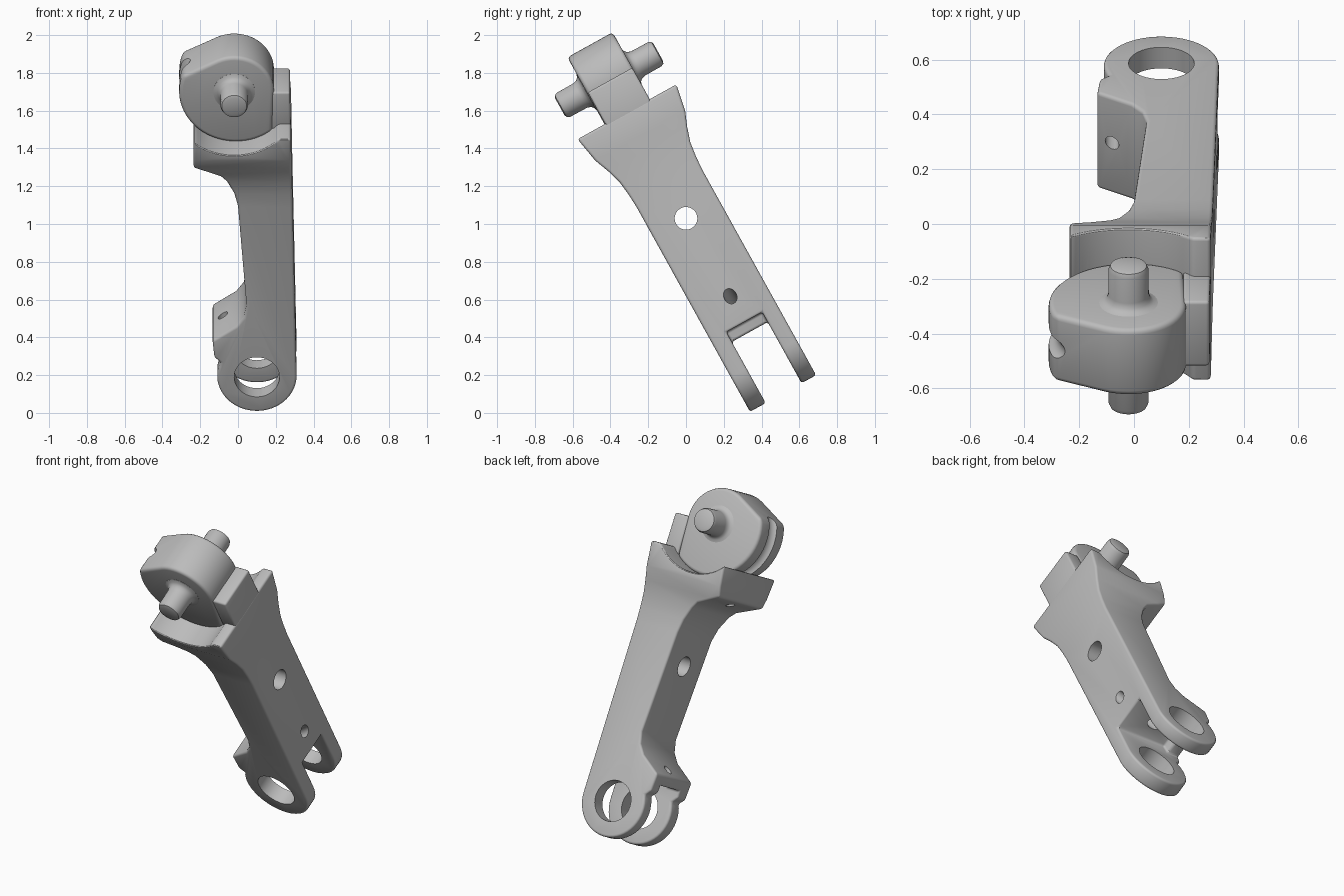
import bpy, bmesh, math
from mathutils import Vector

if "Cube" in bpy.data.objects:
    bpy.data.objects.remove(bpy.data.objects["Cube"])

# Local frame: x across, y through the thickness, z along the arm; the whole part leans forward
LEAN, LIFT = math.radians(29), 1.03
PIN = (-0.02, 0.84)      # pin axis (x, z)
EYE = (0.10, -0.85)      # fork eye axis (x, z)

grey = bpy.data.materials.new("metal_grey")
grey.use_nodes = True
colour = (0.5, 0.5, 0.5, 1)
grey.diffuse_color = colour
grey.node_tree.nodes["Principled BSDF"].inputs["Base Color"].default_value = colour


def make(name, bm):
    bmesh.ops.recalc_face_normals(bm, faces=bm.faces)
    me = bpy.data.meshes.new(name)
    bm.to_mesh(me)
    bm.free()
    me.materials.append(grey)
    ob = bpy.data.objects.new(name, me)
    ob.rotation_euler.x = LEAN
    ob.location.z = LIFT
    bpy.context.collection.objects.link(ob)
    return ob


def arc(centre, r0, r1, a0, a1, n):
    """Points on an arc whose radius may change from r0 to r1."""
    out = []
    for i in range(n + 1):
        t = i / n
        a, r = math.radians(a0 + (a1 - a0) * t), r0 + (r1 - r0) * t
        out.append((centre[0] + r * math.cos(a), centre[1] + r * math.sin(a)))
    return out


def prism_mesh(pts, y0, y1):
    bm = bmesh.new()
    face = bm.faces.new([bm.verts.new((x, y0, z)) for x, z in pts])
    ext = bmesh.ops.extrude_face_region(bm, geom=[face])["geom"]
    bmesh.ops.translate(bm, vec=(0, y1 - y0, 0),
                        verts=[g for g in ext if isinstance(g, bmesh.types.BMVert)])
    return bm


def rod(p, q, r):
    """Round cutter between two points."""
    p, q = Vector(p), Vector(q)
    bm = bmesh.new()
    bmesh.ops.create_cone(bm, cap_ends=True, segments=40, radius1=r, radius2=r,
                          depth=(q - p).length)
    turn = Vector((0, 0, 1)).rotation_difference(q - p).to_matrix()
    bmesh.ops.rotate(bm, verts=bm.verts, matrix=turn)
    bmesh.ops.translate(bm, verts=bm.verts, vec=(p + q) / 2)
    return make("cutter", bm)


def apply(ob, mod):
    bpy.context.view_layer.update()
    bpy.ops.object.select_all(action="DESELECT")
    bpy.context.view_layer.objects.active = ob
    ob.select_set(True)
    bpy.ops.object.modifier_apply(modifier=mod.name)


def cut(ob, cutter):
    cutter.hide_render = True
    mod = ob.modifiers.new("cut", "BOOLEAN")
    mod.operation, mod.solver, mod.object = "DIFFERENCE", "EXACT", cutter
    apply(ob, mod)
    bpy.data.objects.remove(cutter)


def bevel(ob, width):
    mod = ob.modifiers.new("round", "BEVEL")
    mod.width, mod.segments = width, 3
    mod.limit_method, mod.angle_limit = "ANGLE", math.radians(35)
    apply(ob, mod)


# Arm body: side outline with fork eye, lower lug, neck, upper lug and saddle
outline = arc(EYE, 0.21, 0.21, 0, -204, 30)
outline += [(-0.125, -0.735), (-0.135, -0.63), (-0.01, -0.545), (0.03, -0.49),
            (0.045, -0.42), (0.0, 0.18), (-0.02, 0.26), (-0.06, 0.34),
            (-0.09, 0.375), (-0.235, 0.44)]
outline += arc(PIN, 0.305, 0.305, -135, -40, 16)
outline += [(0.28, 0.645)]
bm = prism_mesh(outline, -0.2, 0.2)

# Flare the head by widening it row by row
flare = [(0.18, 0.2), (0.26, 0.205), (0.34, 0.215), (0.42, 0.24), (0.50, 0.272), (0.65, 0.3)]
for z, _ in flare[:-1]:
    bmesh.ops.bisect_plane(bm, geom=bm.verts[:] + bm.edges[:] + bm.faces[:], dist=0.003,
                           plane_co=(0, 0, z), plane_no=(0, 0, 1))
for v in bm.verts:
    for (z0, h0), (z1, h1) in zip(flare, flare[1:]):
        if z0 - 0.001 < v.co.z <= z1 + 0.001:
            half = h0 + (h1 - h0) * (v.co.z - z0) / (z1 - z0)
            v.co.y = math.copysign(half, v.co.y)
            break
body = make("arm_body", bm)

# Fork slot, leaving the lower lug as a bridge
slot = [(-0.045, -0.63), (0.5, -0.63), (0.5, -1.3), (-0.5, -1.3), (-0.5, -0.69), (-0.045, -0.69)]
cut(body, make("cutter", prism_mesh(slot, -0.105, 0.112)))
bevel(body, 0.016)

# Bores: fork eye, centre hole, lug holes and slanting hole into the slot
for p, q, r in [((EYE[0], -0.5, EYE[1]), (EYE[0], 0.5, EYE[1]), 0.12),
                ((-0.5, 0, 0), (0.5, 0, 0), 0.06),
                ((-0.08, 0.01, -0.8), (-0.08, 0.01, -0.5), 0.025),
                ((-0.17, 0, 0.3), (-0.17, 0, 0.7), 0.025),
                ((0.36, 0.005, -0.43), (0.06, 0.005, -0.66), 0.034)]:
    cut(body, rod(p, q, r))

# Side tab beside the disc
tab = make("side_tab", prism_mesh([(0.18, 0.6), (0.28, 0.6), (0.275, 0.835), (0.18, 0.835)],
                                  -0.132, 0.138))
bevel(tab, 0.012)

# Cam-shaped disc with a groove round its rim
cam = arc(PIN, 0.21, 0.21, 0, 115, 18) + arc(PIN, 0.288, 0.312, 160, 310, 26)
disc = make("cam_disc", prism_mesh(cam, -0.136, 0.138))
bevel(disc, 0.02)


def lathe(name, pts, closed=False):
    """Spin (radius, y) points about the pin axis."""
    bm = bmesh.new()
    vs = [bm.verts.new((PIN[0] + r, y, PIN[1])) for r, y in pts]
    es = [bm.edges.new(pair) for pair in zip(vs, vs[1:] + vs[:1] if closed else vs[1:])]
    bmesh.ops.spin(bm, geom=vs + es, cent=(PIN[0], 0, PIN[1]), axis=(0, 1, 0),
                   angle=math.tau, steps=64, use_duplicate=False)
    bmesh.ops.remove_doubles(bm, verts=bm.verts, dist=0.0001)
    return make(name, bm)


cut(disc, lathe("cutter", arc((0.305, 0), 0.045, 0.045, 0, 345, 23), closed=True))

# Pivot pin with rounded ends and flared roots
half_pin = [(0, 0.298), (0.05, 0.298), (0.066, 0.292), (0.073, 0.276),
            (0.074, 0.175), (0.08, 0.155), (0.092, 0.143), (0.11, 0.137)]
pin = lathe("pivot_pin", half_pin + [(r, -y) for r, y in reversed(half_pin)])

# Smooth shading with crisp edges
bpy.ops.object.select_all(action="DESELECT")
for ob in (body, tab, disc, pin):
    ob.select_set(True)
    bpy.context.view_layer.objects.active = ob
bpy.ops.object.shade_smooth_by_angle(angle=math.radians(32))
